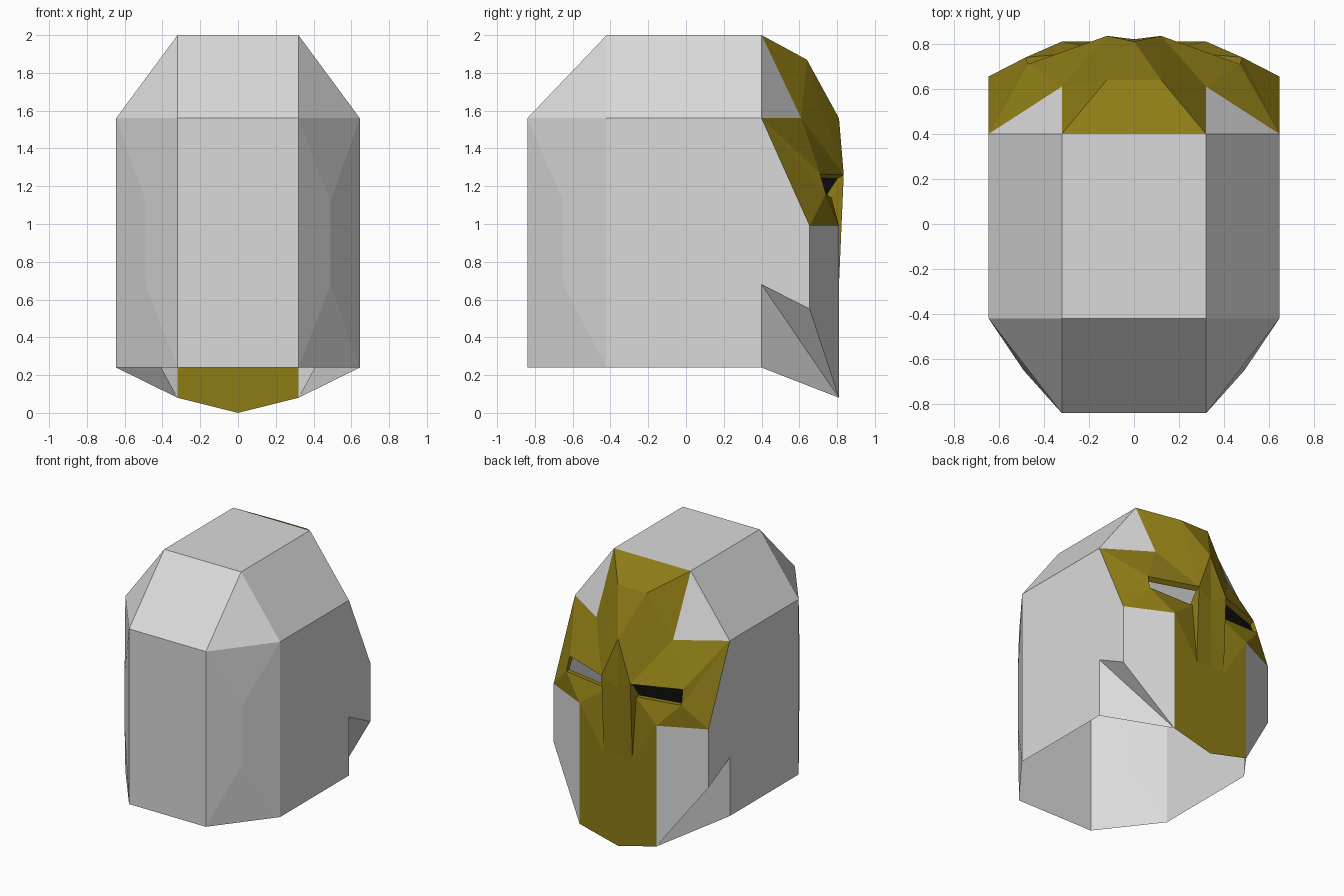
import bpy
import bmesh
from mathutils import Vector

default_cube = bpy.data.objects.get("Cube")
if default_cube:
    bpy.data.objects.remove(default_cube, do_unlink=True)


def make_material(name, colour):
    mat = bpy.data.materials.new(name)
    mat.use_nodes = True
    mat.diffuse_color = (*colour, 1)
    shader = mat.node_tree.nodes["Principled BSDF"]
    shader.inputs["Base Color"].default_value = (*colour, 1)
    shader.inputs["Roughness"].default_value = 0.7
    return mat


light_grey = make_material("light grey", (0.7, 0.7, 0.7))
dark_gold = make_material("dark gold", (0.27, 0.2, 0.008))
black = make_material("black", (0.006, 0.006, 0.006))

# Key widths and heights of the helmet
HALF, INNER = 0.645, 0.32
BACK, REAR, FORE, FACE = -0.84, -0.42, 0.4, 0.81
BASE, SHOULDER, TOP = 0.24, 1.56, 2.0

# Named corners of the +x half
P = {
    # dome and rear wall
    "crown_rear": (INNER, REAR, TOP), "crown_rear_mid": (0, REAR, TOP),
    "crown_front": (INNER, FORE, TOP), "crown_front_mid": (0, FORE, TOP),
    "back_top": (INNER, BACK, SHOULDER), "back_top_mid": (0, BACK, SHOULDER),
    "back_low": (INNER, BACK, BASE), "back_low_mid": (0, BACK, BASE),
    "side_top_rear": (HALF, REAR, SHOULDER), "side_low_rear": (HALF, REAR, BASE),
    "bulge_top": (0.49, -0.65, 1.12), "bulge_low": (0.49, -0.65, 0.68),
    # side wall and jaw
    "temple": (HALF, FORE, SHOULDER), "side_low": (HALF, FORE, BASE),
    "jaw_rear": (HALF, FORE, 0.68), "jaw": (HALF, 0.655, 0.55),
    "cheek": (HALF, 0.655, 0.99),
    # face
    "forehead": (0.12, 0.64, 1.87), "forehead_mid": (0, 0.64, 1.87),
    "notch": (INNER, 0.61, SHOULDER), "bridge": (0, FACE, SHOULDER),
    "nose_mid": (0, 0.82, 1.2),
    "nose_low": (0.12, FACE, 0.68), "nose_low_mid": (0, FACE, 0.68),
    "mouth": (INNER, FACE, 0.99), "chin": (INNER, FACE, 0.08),
    "chin_mid": (0, FACE, 0),
    # eye opening
    "eye_in": (0.12, 0.835, 1.26), "eye_out": (0.47, 0.71, 1.265),
    "eye_low_out": (0.48, 0.74, 1.16), "eye_low_in": (0.125, 0.77, 1.14),
}

# The eye opening is recessed a little into the mask
EYE = ["eye_in", "eye_out", "eye_low_out", "eye_low_in"]
for corner in EYE:
    drop = 0.0 if "low" in corner else 0.02
    P[corner + "_deep"] = tuple(Vector(P[corner]) - Vector((0, 0.035, drop)))
EYE_DEEP = [corner + "_deep" for corner in EYE]


def build(name, faces, mat, mirror=True, side=1):
    """Make an object from faces given as lists of corner names."""
    bm = bmesh.new()
    verts = {}
    for face in faces:
        for corner in face:
            if corner not in verts:
                x, y, z = P[corner]
                verts[corner] = bm.verts.new((x * side, y, z))
        bm.faces.new([verts[corner] for corner in face])
    # Turn every face away from the middle of the head
    bm.normal_update()
    middle = Vector((0, 0, 1))
    for face in bm.faces:
        if face.normal.dot(face.calc_center_median() - middle) < 0:
            face.normal_flip()
    mesh = bpy.data.meshes.new(name)
    bm.to_mesh(mesh)
    bm.free()
    mesh.materials.append(mat)
    obj = bpy.data.objects.new(name, mesh)
    bpy.context.collection.objects.link(obj)
    if mirror:
        mod = obj.modifiers.new("Mirror", "MIRROR")
        mod.use_axis[0] = True
        mod.use_clip = True
    return obj


# Open shell: crown, slopes, rear wall, sides and jaw
build("helmet_shell", [
    ["crown_rear_mid", "crown_rear", "crown_front", "crown_front_mid"],
    ["crown_rear_mid", "crown_rear", "back_top", "back_top_mid"],
    ["crown_rear", "back_top", "side_top_rear"],
    ["crown_rear", "side_top_rear", "temple", "crown_front"],
    ["crown_front", "temple", "notch"],
    ["back_top_mid", "back_top", "back_low", "back_low_mid"],
    ["back_top", "bulge_top", "bulge_low", "back_low"],
    ["side_top_rear", "bulge_top", "bulge_low", "side_low_rear"],
    ["back_top", "bulge_top", "side_top_rear"],
    ["back_low", "bulge_low", "side_low_rear"],
    ["side_top_rear", "temple", "cheek", "jaw", "jaw_rear", "side_low",
     "side_low_rear"],
    ["jaw_rear", "jaw", "chin"],
    ["jaw_rear", "chin", "side_low"],
    ["cheek", "mouth", "chin", "jaw"],
], light_grey)

# Mask: forehead, brow, cheeks, nose and chin
mask = [
    ["crown_front_mid", "crown_front", "forehead", "forehead_mid"],
    ["crown_front", "forehead", "notch"],
    ["forehead_mid", "forehead", "bridge"],
    ["forehead", "bridge", "eye_in"],
    ["forehead", "eye_in", "notch"],
    ["notch", "eye_in", "eye_out"],
    ["notch", "eye_out", "temple"],
    ["temple", "eye_out", "eye_low_out"],
    ["temple", "eye_low_out", "cheek"],
    ["eye_low_out", "mouth", "cheek"],
    ["eye_low_out", "eye_low_in", "mouth"],
    ["eye_low_in", "mouth", "nose_low"],
    ["eye_in", "eye_low_in", "nose_low"],
    ["bridge", "eye_in", "nose_mid"],
    ["eye_in", "nose_low", "nose_low_mid", "nose_mid"],
    ["nose_low_mid", "nose_low", "mouth", "chin", "chin_mid"],
]
# Walls of the eye recess
for i in range(len(EYE)):
    j = (i + 1) % len(EYE)
    mask.append([EYE[i], EYE[j], EYE_DEEP[j], EYE_DEEP[i]])
build("face_mask", mask, dark_gold)

# Dark lens in one eye; the other eye is open
build("eye_lens", [EYE_DEEP], black, mirror=False, side=-1)
